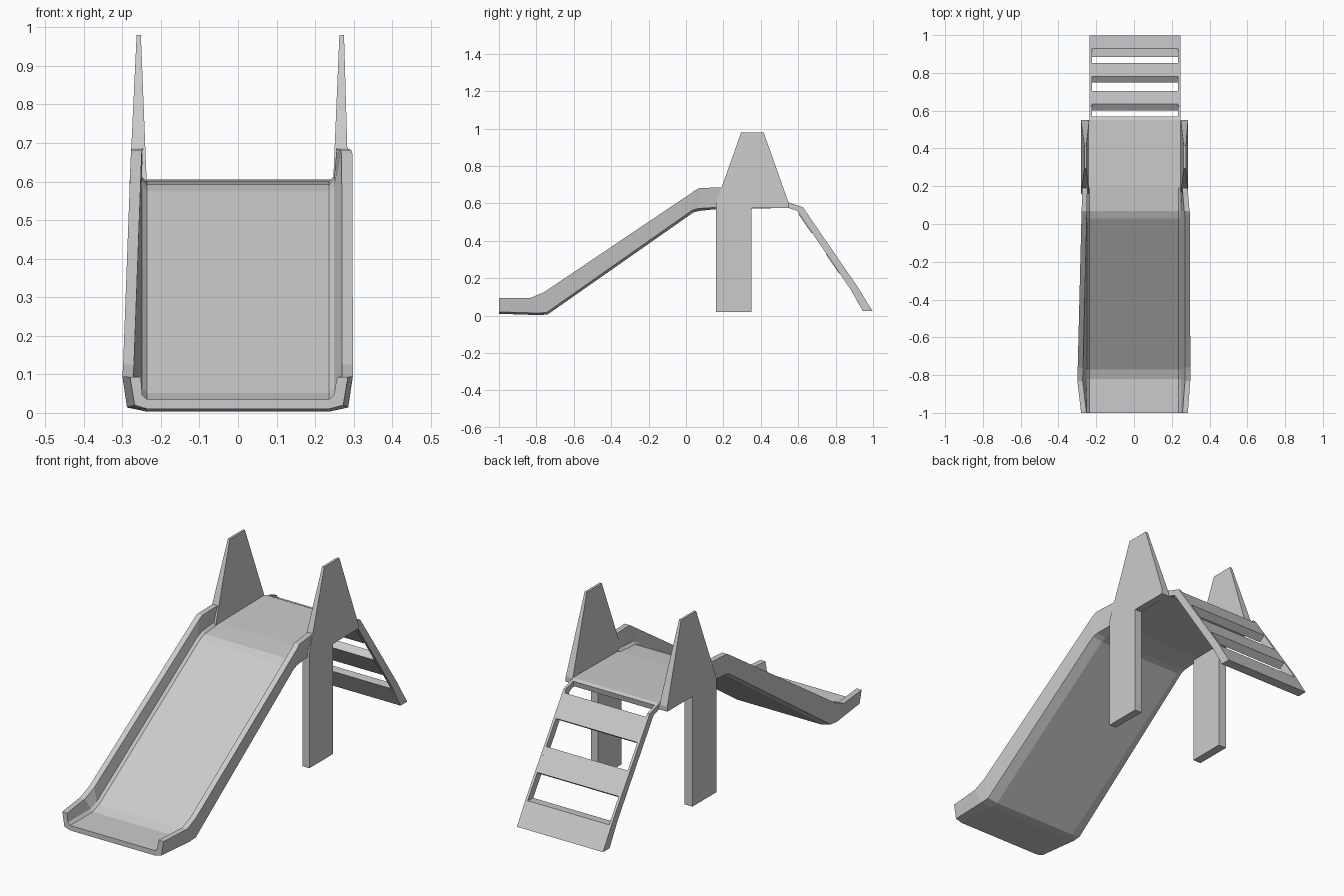
import bpy, bmesh

if "Cube" in bpy.data.objects:
    bpy.data.objects.remove(bpy.data.objects["Cube"])


def make(name, verts, faces):
    me = bpy.data.meshes.new(name)
    me.from_pydata(verts, [], faces)
    bm = bmesh.new()
    bm.from_mesh(me)
    bmesh.ops.recalc_face_normals(bm, faces=bm.faces)
    bm.to_mesh(me)
    bm.free()
    ob = bpy.data.objects.new(name, me)
    bpy.context.collection.objects.link(ob)
    return ob


def loft(name, rings):
    n = len(rings[0])
    verts = [p for r in rings for p in r]
    faces = [list(range(n)), list(range(len(verts) - n, len(verts)))]
    for k in range(len(rings) - 1):
        for i in range(n):
            j = (i + 1) % n
            faces.append((k * n + i, k * n + j, k * n + n + j, k * n + n + i))
    return make(name, verts, faces)


def extrude_x(name, profile, x0, x1):
    return loft(name, [[(x, y, z) for y, z in profile] for x in (x0, x1)])


# Slide chute: U-shaped section lofted along the slope
# station: underside, outer corner, rail top, floor (y, z), then left and right half widths
stations = [
    ((-1, .010), (-1, .020), (-1, .093), (-1, .035), .280, .285),
    ((-.79, .003), (-.79, .014), (-.83, .095), (-.82, .035), .300, .298),
    ((-.74, .006), (-.745, .017), (-.76, .125), (-.77, .052), .298, .298),
    ((.04, .552), (.035, .565), (.05, .670), (.03, .575), .278, .297),
    ((.07, .560), (.065, .573), (.07, .682), (.07, .592), .277, .294),
    ((.19, .572), (.19, .580), (.19, .686), (.19, .601), .275, .284),
]
rings = []
for under, side, top, floor, wl, wr in stations:
    lip = (floor[0], floor[1] + .012)

    def half(s, w):
        return [(s * .235, *under), (s * (w - .012), *side), (s * w, *top),
                (s * (w - .028), *top), (s * .249, *lip), (s * .236, *floor)]
    rings.append(half(-1, wl) + half(1, wr)[::-1])
loft("slide_chute", rings)

# Platform behind the chute
extrude_x("platform", [(.19, .572), (.55, .575), (.55, .605), (.19, .601)], -.245, .25)

# Tower panels: leg with a gable that thins towards the top
prof = [(.16, .02), (.35, .02), (.35, .575), (.55, .575),
        (.55, .60), (.415, .98), (.295, .98), (.16, .60)]
for name, base, tip in (("left_tower_panel", (-.281, -.237), (-.263, -.252)),
                        ("right_tower_panel", (.247, .286), (.263, .275))):
    n = len(prof)
    verts = [((tip if z > .9 else base)[k], y, z) for k in (0, 1) for y, z in prof]
    faces = [[k * n + i for i in f] for k in (0, 1)
             for f in ((0, 1, 2, 3, 4, 7), (4, 5, 6, 7))]
    faces += [(i, (i + 1) % n, (i + 1) % n + n, i + n) for i in range(n)]
    make(name, verts, faces)

# Ladder side rails
rail = [(.55, .605), (.625, .58), (.92, .15), (.997, .025),
        (.945, .025), (.88, .14), (.595, .56), (.55, .575)]
extrude_x("left_ladder_rail", rail, -.235, -.222)
extrude_x("right_ladder_rail", rail, .232, .245)

# Ladder treads follow the slope of the rails
def slope_z(y):
    return .58 - 1.458 * (y - .625)


for i, (a, b) in enumerate(((.635, .705), (.782, .853))):
    za, zb = slope_z(a), slope_z(b)
    extrude_x(f"ladder_tread_{i + 1}",
              [(a, za), (b, zb), (b - .034, zb - .023), (a - .034, za - .023)], -.222, .232)
extrude_x("bottom_tread", [(.93, .134), (.997, .025), (.945, .025), (.885, .131)], -.222, .232)
extrude_x("top_ladder_lip", [(.55, .605), (.568, .599), (.562, .571), (.55, .575)], -.222, .232)
